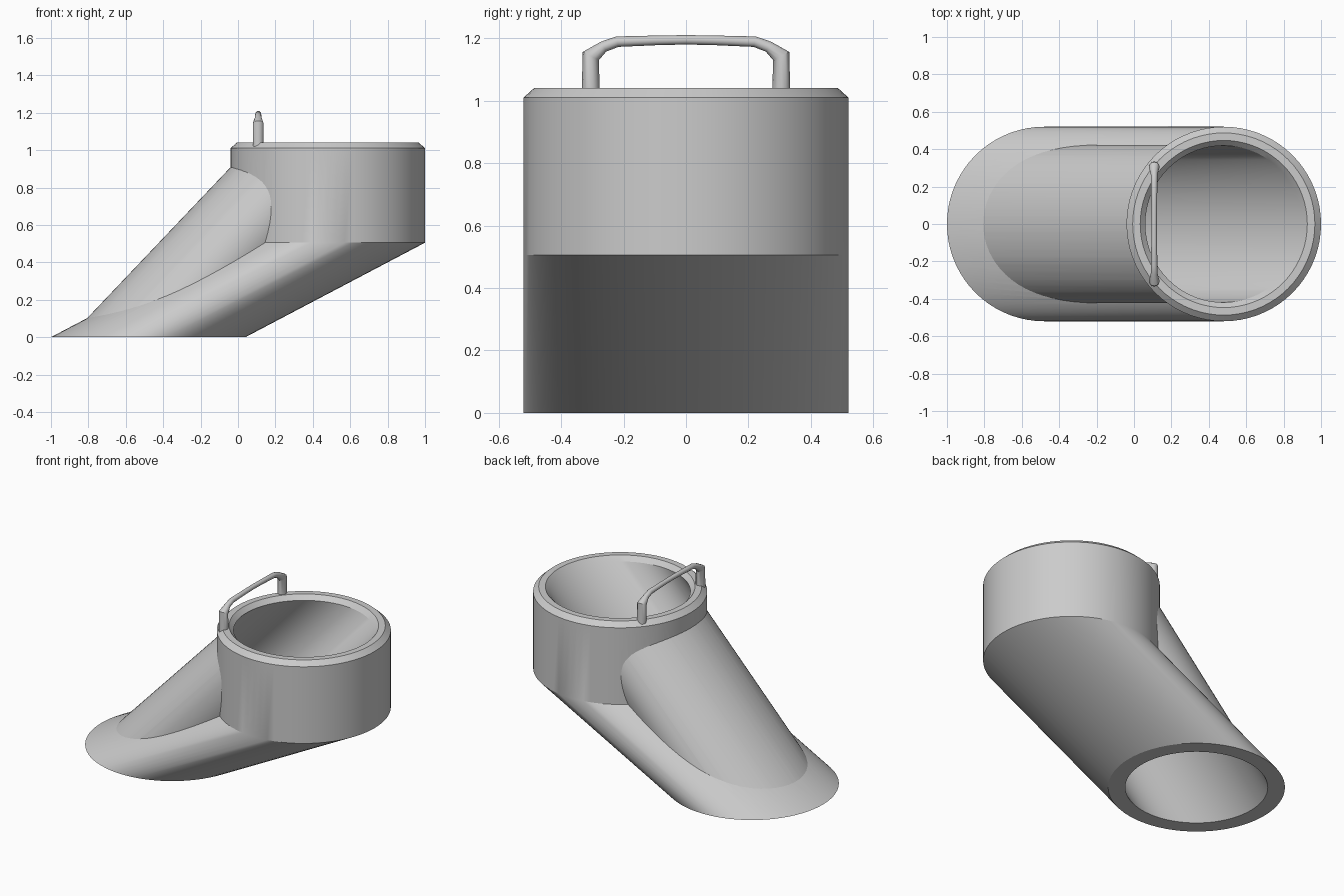
import bpy
import bmesh
import math

SEGMENTS = 72

old = bpy.data.objects.get("Cube")
if old:
    bpy.data.objects.remove(old, do_unlink=True)

grey = bpy.data.materials.new("light_grey")
grey.use_nodes = True
colour = (0.6, 0.6, 0.6, 1)
grey.diffuse_color = colour
grey.node_tree.nodes["Principled BSDF"].inputs["Base Color"].default_value = colour


def activate(obj):
    bpy.ops.object.select_all(action='DESELECT')
    obj.select_set(True)
    bpy.context.view_layer.objects.active = obj


def loft(name, rings):
    """Closed solid through horizontal circles given as (x, z, radius)."""
    bm = bmesh.new()
    loops = []
    for x, z, r in rings:
        angles = [math.tau * i / SEGMENTS for i in range(SEGMENTS)]
        loops.append([bm.verts.new((x + r * math.cos(a), r * math.sin(a), z)) for a in angles])
    for low, high in zip(loops, loops[1:]):
        for i in range(SEGMENTS):
            j = (i + 1) % SEGMENTS
            bm.faces.new((low[i], low[j], high[j], high[i]))
    bm.faces.new(loops[0][::-1])
    bm.faces.new(loops[-1])
    mesh = bpy.data.meshes.new(name)
    bm.to_mesh(mesh)
    bm.free()
    mesh.materials.append(grey)
    obj = bpy.data.objects.new(name, mesh)
    bpy.context.collection.objects.link(obj)
    return obj


def combine(target, tool, operation):
    tool.hide_render = True
    mod = target.modifiers.new(tool.name, 'BOOLEAN')
    mod.object = tool
    mod.operation = operation
    mod.solver = 'EXACT'
    activate(target)
    bpy.ops.object.modifier_apply(modifier=mod.name)
    bpy.data.objects.remove(tool, do_unlink=True)


def ramp_ring(z, r):
    """Circle on the steep axis from the foot to the rim."""
    return (-0.48 + 0.95 * z, z, r)


# Slanted chute with upright collar and chamfered rim
body = loft("chute_body", [(-0.48, 0, 0.52), (0.48, 0.505, 0.52),
                           (0.48, 1.01, 0.52), (0.48, 1.04, 0.487)])

# Steeper thin-walled ramp standing out of the chute
combine(body, loft("ramp", [ramp_ring(0.03, 0.423), ramp_ring(0.98, 0.423)]), 'UNION')

# Straight slanted passage from the rim down to the foot
combine(body, loft("passage", [ramp_ring(-0.02, 0.419), ramp_ring(1.01, 0.419),
                               (0.48, 1.05, 0.456)]), 'DIFFERENCE')

activate(body)
bpy.ops.object.shade_smooth_by_angle(angle=math.radians(14))

# Handle: two posts joined by a thinner arched bar, as (y, z, radius)
half = [(0.305, 1.02, 0.029), (0.305, 1.143, 0.029), (0.264, 1.173, 0.018),
        (0.22, 1.189, 0.017), (0.1, 1.193, 0.0155)]
path = half + [(0, 1.195, 0.015)] + [(-y, z, r) for y, z, r in reversed(half)]
curve = bpy.data.curves.new("handle", 'CURVE')
curve.dimensions = '3D'
curve.bevel_depth = 1
curve.bevel_resolution = 4
curve.use_fill_caps = True
spline = curve.splines.new('POLY')
spline.points.add(len(path) - 1)
for point, (y, z, r) in zip(spline.points, path):
    point.co = (0.108, y, z, 1)
    point.radius = r
curve.materials.append(grey)
handle = bpy.data.objects.new("handle", curve)
bpy.context.collection.objects.link(handle)
activate(handle)
bpy.ops.object.convert(target='MESH')
bpy.ops.object.shade_smooth_by_angle(angle=math.radians(35))
